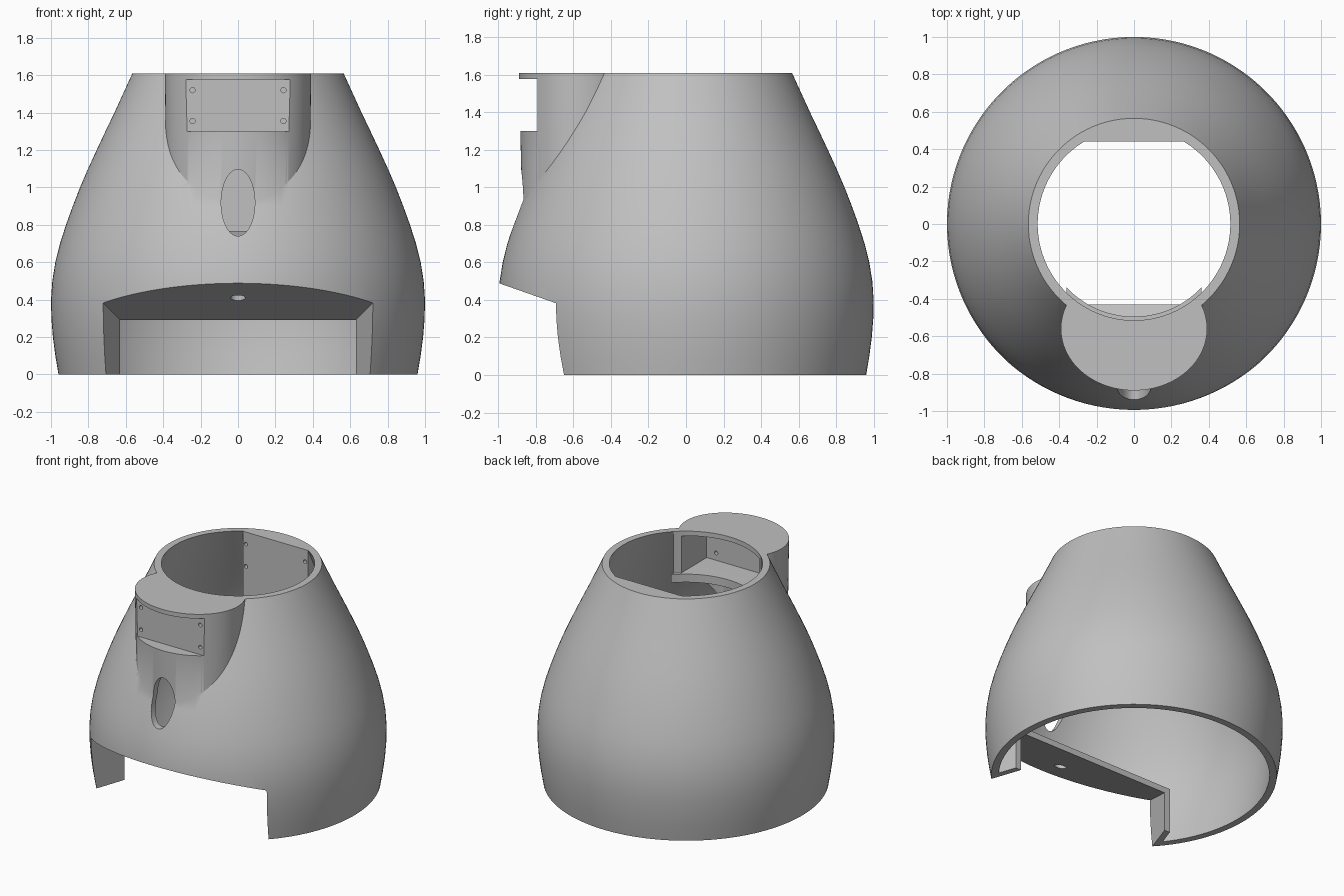
import bpy, bmesh, math
from mathutils import Matrix, Vector

cube = bpy.data.objects.get("Cube")
if cube:
    bpy.data.objects.remove(cube, do_unlink=True)

TOP = 1.61
WALL = 0.05

grey = bpy.data.materials.new("plain_grey")
grey.use_nodes = True
GREY = (0.53, 0.53, 0.53, 1)
grey.diffuse_color = GREY
grey.node_tree.nodes["Principled BSDF"].inputs["Base Color"].default_value = GREY


def finish(name, bm):
    bmesh.ops.recalc_face_normals(bm, faces=bm.faces[:])
    mesh = bpy.data.meshes.new(name)
    bm.to_mesh(mesh)
    bm.free()
    mesh.materials.append(grey)
    obj = bpy.data.objects.new(name, mesh)
    bpy.context.collection.objects.link(obj)
    return obj


def loft(name, rings):
    """Closed solid through rings of equal point count, capped at both ends."""
    bm = bmesh.new()
    loops = [[bm.verts.new(p) for p in ring] for ring in rings]
    n = len(loops[0])
    for a, b in zip(loops, loops[1:]):
        for i in range(n):
            j = (i + 1) % n
            bm.faces.new((a[i], a[j], b[j], b[i]))
    bm.faces.new(loops[0])
    bm.faces.new(loops[-1])
    return finish(name, bm)


def ellipse(rx, ry, z, cy=0.0, n=128):
    steps = [2 * math.pi * (i + 0.5) / n for i in range(n)]
    return [(rx * math.cos(a), cy + ry * math.sin(a), z) for a in steps]


def lathe(name, profile):
    return loft(name, [ellipse(r, r, z) for r, z in profile])


def box(name, x, y0, y1, z0, z1):
    """Box centred on x = 0 with half width x."""
    def ring(z):
        return [(-x, y0, z), (x, y0, z), (x, y1, z), (-x, y1, z)]
    return loft(name, [ring(z0), ring(z1)])


def rod(name, x, z, rx, rz, y0, y1, n=32):
    """Elliptical rod running along y."""
    def ring(y):
        return [(x + rx * math.cos(2 * math.pi * i / n), y,
                 z + rz * math.sin(2 * math.pi * i / n)) for i in range(n)]
    return loft(name, [ring(y0), ring(y1)])


def combine(target, tool, operation):
    mod = target.modifiers.new("combine", "BOOLEAN")
    mod.operation = operation
    mod.solver = "EXACT"
    mod.object = tool
    bpy.ops.object.select_all(action="DESELECT")
    bpy.context.view_layer.objects.active = target
    target.select_set(True)
    bpy.ops.object.modifier_apply(modifier=mod.name)
    bpy.data.objects.remove(tool, do_unlink=True)


def cut(target, tool):
    combine(target, tool, "DIFFERENCE")


def join(target, tool):
    combine(target, tool, "UNION")


# Outer bell profile (radius, height), and the cavity set in by the wall
bell = [(0.96, 0), (0.977, 0.1), (0.99, 0.2), (0.998, 0.3), (1.0, 0.4),
        (0.993, 0.5), (0.977, 0.6), (0.952, 0.7), (0.92, 0.8), (0.884, 0.9),
        (0.845, 1.0), (0.802, 1.1), (0.756, 1.2), (0.709, 1.3), (0.661, 1.4),
        (0.565, TOP), (0.525, 1.7)]
shell = lathe("bell_housing", bell)
cavity = lathe("cavity", [(0.9, -0.1)] + [(r - WALL, z) for r, z in bell[:-1]] + [(0.515, 1.8)])

# Front drum, slightly tapered, and its hollow lower part
LOBE_Y = -0.56
join(shell, loft("drum", [ellipse(0.38, 0.307, 0.6, LOBE_Y),
                          ellipse(0.392, 0.332, 1.7, LOBE_Y)]))
join(cavity, loft("drum_hollow", [ellipse(0.33, 0.257, 0.6, LOBE_Y),
                                  ellipse(0.335, 0.27, 1.29, LOBE_Y)]))

# Pocket housing behind the front panel, with a curved inner edge
housing = box("pocket_housing", 0.36, -1.0, -0.2, 1.24, 1.75)
cut(housing, lathe("bore", [(0.495, 1.1), (0.495, 1.3), (0.515, 1.301), (0.515, 1.9)]))
cut(cavity, housing)

# Flat mounting block inside the back wall
cut(cavity, box("back_block", 0.265, 0.44, 1.2, 0.765, 1.9))


# Bay under the front: splayed sides and a sloping ceiling
def bay(name, grow, y_end):
    def ring(y):
        x = 0.63 + (-0.43 - y) * 0.346 + grow
        z = 0.385 + (-0.7 - y) * 0.35 + grow
        return [(-x, y, -0.2), (x, y, -0.2), (x, y, z), (-x, y, z)]
    return loft(name, [ring(-1.2), ring(y_end)])


cut(cavity, bay("bay_liner", 0.045, -0.43))
cut(shell, cavity)
cut(shell, bay("bay_opening", 0, -0.38))

# Level top, panel recess, pocket and cable port
cut(shell, box("top_trim", 1.5, -1.5, 1.5, TOP, 2.2))
cut(shell, box("panel_recess", 0.6, -1.3, -0.79, 1.30, 1.578))
cut(shell, box("pocket", 0.32, -0.70, -0.25, 1.301, 1.575))
cut(shell, rod("cable_port", 0, 0.918, 0.09, 0.178, -1.2, -0.6, 64))

# Screw holes through the front panel and into the back block
for x in (-0.243, 0.243):
    for z in (1.355, 1.52):
        cut(shell, rod("front_screw", x, z, 0.014, 0.014, -0.9, -0.6, 16))
        cut(shell, rod("back_screw", x, z, 0.014, 0.014, 0.3, 0.49, 16))

# Drain hole through the bay ceiling
cut(shell, loft("drain", [ellipse(0.04, 0.04, z, -0.77, 32) for z in (0.3, 0.6)]))

bpy.ops.object.select_all(action="DESELECT")
bpy.context.view_layer.objects.active = shell
shell.select_set(True)
bpy.ops.object.shade_smooth_by_angle(angle=math.radians(30))
